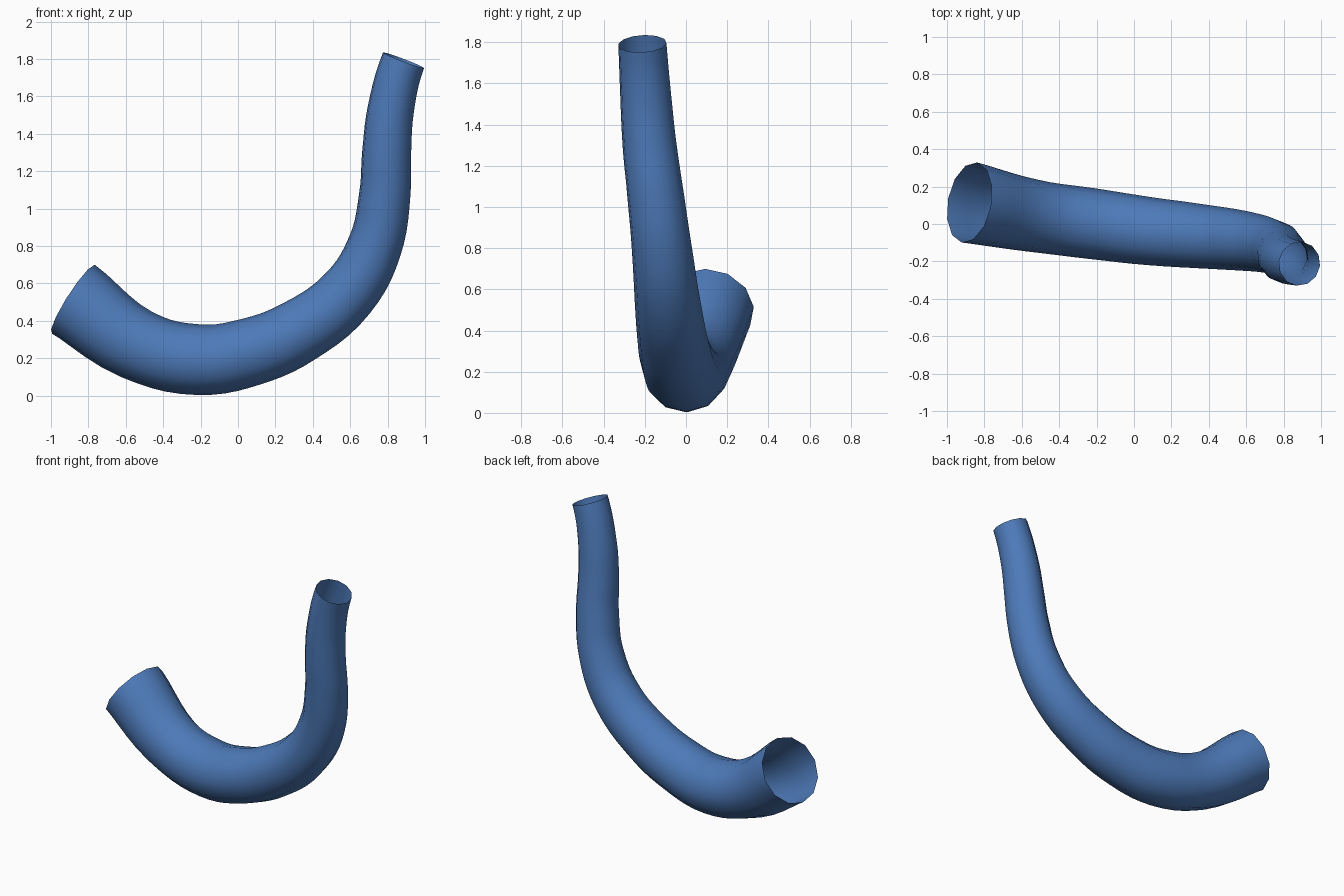
import bpy
from mathutils import Vector

cube = bpy.data.objects.get("Cube")
if cube:
    bpy.data.objects.remove(cube, do_unlink=True)

# Blue material
blue = bpy.data.materials.new("blue")
blue.use_nodes = True
colour = (0.075, 0.195, 0.485, 1)
blue.diffuse_color = colour
blue.node_tree.nodes["Principled BSDF"].inputs["Base Color"].default_value = colour

# Centre line of the tube: x, y, z, radius
path = [
    (-0.88, 0.115, 0.515, 0.218),
    (-0.545, 0.045, 0.275, 0.194),
    (-0.21, 0.0, 0.192, 0.189),
    (0.07, -0.037, 0.235, 0.182),
    (0.32, -0.062, 0.34, 0.173),
    (0.585, -0.09, 0.545, 0.16),
    (0.73, -0.117, 0.795, 0.147),
    (0.785, -0.15, 1.075, 0.138),
    (0.795, -0.177, 1.3, 0.132),
    (0.817, -0.195, 1.53, 0.125),
    (0.885, -0.212, 1.793, 0.118),
]
curve = bpy.data.curves.new("tube_path", "CURVE")
curve.dimensions = "3D"
curve.twist_mode = "MINIMUM"
curve.bevel_depth = 1
curve.bevel_resolution = 4  # twelve sides
curve.resolution_u = 5
spline = curve.splines.new("BEZIER")
spline.radius_interpolation = "CARDINAL"
points = spline.bezier_points
points.add(len(path) - 1)
for point, (x, y, z, radius) in zip(points, path):
    point.co = (x, y, z)
    point.radius = radius
    point.handle_left_type = point.handle_right_type = "AUTO"

# Directions of the two open ends
for point, direction in ((points[0], (0.83, -0.16, -0.53)),
                         (points[-1], (0.355, -0.06, 0.93))):
    point.handle_left_type = point.handle_right_type = "FREE"
    step = Vector(direction) * 0.1
    point.handle_left = point.co - step
    point.handle_right = point.co + step

# Open, tapered tube as a mesh
helper = bpy.data.objects.new("tube_path", curve)
bpy.context.collection.objects.link(helper)
graph = bpy.context.evaluated_depsgraph_get()
mesh = bpy.data.meshes.new_from_object(helper.evaluated_get(graph))
bpy.data.objects.remove(helper, do_unlink=True)
tube = bpy.data.objects.new("curved_tube", mesh)
bpy.context.collection.objects.link(tube)
mesh.materials.clear()
mesh.materials.append(blue)
mesh.shade_smooth()
